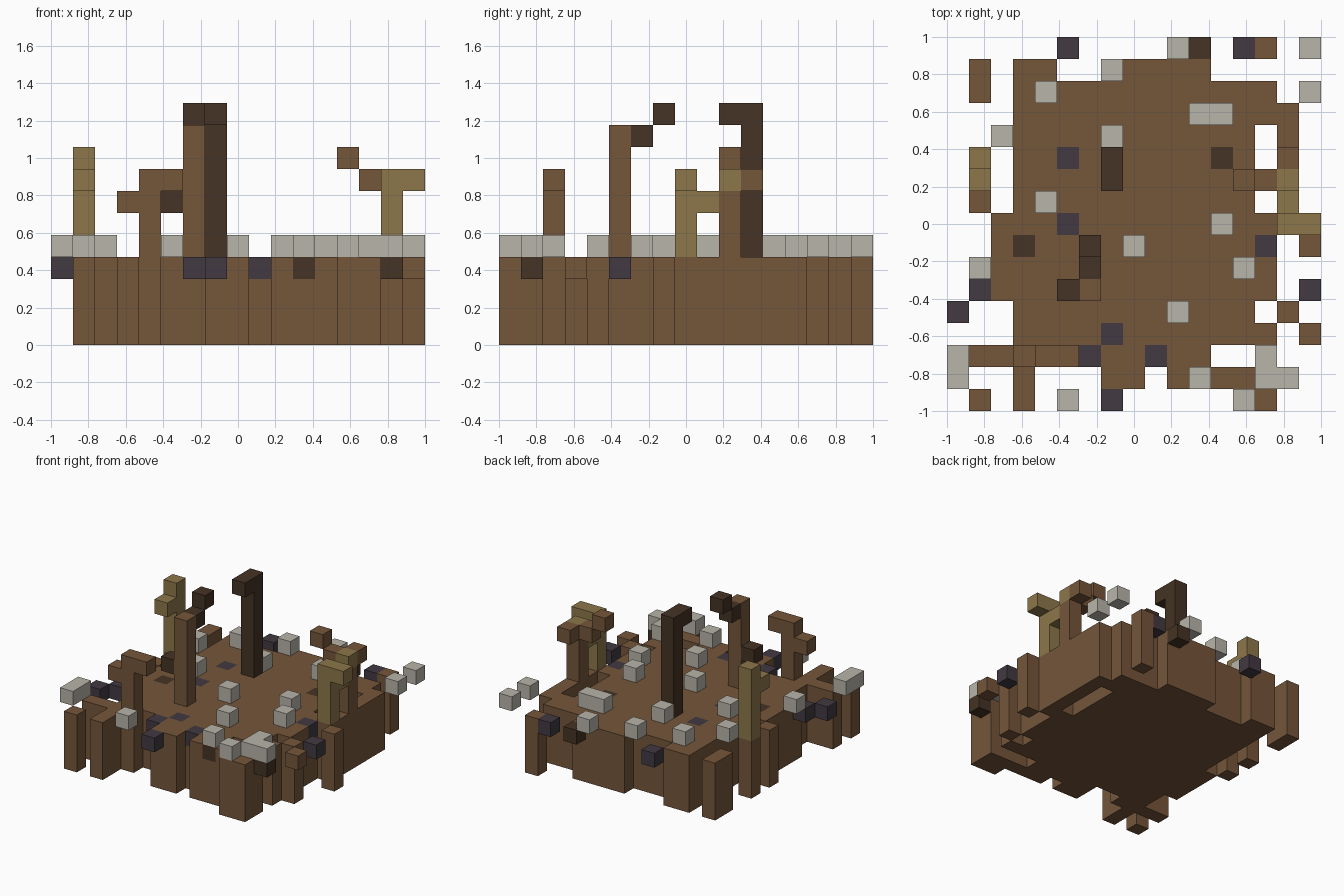
import bpy, bmesh
from mathutils import Vector

if "Cube" in bpy.data.objects:
    bpy.data.objects.remove(bpy.data.objects["Cube"], do_unlink=True)

N = 17
CELL = 2 / N
TOP = 4  # ground thickness in blocks

# Island plan, back row first.
# '#' earth column, 'g/G' pale stone over air/earth, 'p/P' ore in air/earth,
# 'd/D' dark block in air/earth, 'b' lone earth block, 'x/X' dark block with stone on it
PLAN = [
    ".....p....gd.p#.g",
    ".#.##..g####.....",
    ".#.#G##########.g",
    "...########GG###.",
    "..g####G######.#.",
    ".#.##P######D#.#.",
    "...###########.#.",
    ".#.#G#########.#.",
    "..###P######G###.",
    "..#D####G#####P.#",
    ".g###########G#..",
    ".p#############.p",
    "p..#######G###.#.",
    "...####P#######.b",
    "g####.p##P##..g..",
    "g..#...##.#X##Gx.",
    ".#.#.g.p.....G#..",
]


def make_material(name, rgb):
    mat = bpy.data.materials.new(name)
    mat.use_nodes = True
    color = (*rgb, 1)
    mat.diffuse_color = color
    mat.node_tree.nodes["Principled BSDF"].inputs["Base Color"].default_value = color
    return mat


MATS = {
    "earth": make_material("earth brown", (.178, .093, .042)),
    "stone": make_material("pale stone", (.479, .462, .402)),
    "ore": make_material("dusky purple", (.054, .042, .054)),
    "dark": make_material("dark bark", (.06, .033, .018)),
    "olive": make_material("olive wood", (.266, .184, .069)),
}

parts = {}     # (object name, colour) -> set of blocks
occupied = {}  # block -> object name


def fill(part, color, col, row, low, high):
    """Stack blocks from layer low up to, not including, layer high."""
    for layer in range(low, high):
        block = (col, row, layer)
        parts.setdefault((part, color), set()).add(block)
        occupied[block] = part


# Ground, ore, dark blocks and loose stones
for row, line in enumerate(PLAN):
    for col, mark in enumerate(line):
        patch = mark in "pPdDxX"
        if mark in "#GPDX":
            fill("ground", "earth", col, row, 0, TOP - patch)
        if mark in "pP":
            fill("ore_blocks", "ore", col, row, TOP - 1, TOP)
        if mark in "dDxX":
            fill("dark_blocks", "dark", col, row, TOP - 1, TOP)
        if mark == "b":
            fill("floating_earth", "earth", col, row, TOP - 1, TOP)
        if mark in "gGxX":
            fill("pale_stones", "stone", col, row, TOP, TOP + 1)

# Dead trees: trunk and branch stacks as (colour, column, row, low, high)
TREES = {
    "tall_dark_tree": [("dark", 7, 5, 4, 11), ("dark", 7, 6, 10, 11)],
    "hooked_tree": [("earth", 6, 11, 4, 10), ("dark", 6, 10, 9, 10),
                    ("dark", 6, 9, 10, 11), ("dark", 5, 11, 6, 7)],
    "front_tree": [("earth", 4, 14, 4, 8), ("earth", 3, 14, 6, 7),
                   ("earth", 5, 14, 7, 8)],
    "olive_right_tree": [("olive", 1, 5, 4, 9), ("olive", 1, 6, 7, 8)],
    "olive_left_tree": [("olive", 15, 8, 4, 8), ("olive", 15, 7, 6, 7),
                        ("olive", 15, 6, 7, 8), ("olive", 16, 8, 7, 8)],
    "brown_left_tree": [("earth", 15, 6, 4, 7), ("earth", 14, 6, 7, 8),
                        ("earth", 13, 6, 8, 9), ("earth", 15, 5, 7, 8)],
}
for tree, stacks in TREES.items():
    for color, *stack in stacks:
        fill(tree, color, *stack)

DIRECTIONS = [Vector(d) for d in
              ((1, 0, 0), (-1, 0, 0), (0, 1, 0), (0, -1, 0), (0, 0, 1), (0, 0, -1))]


def build(part, color, blocks):
    """Skin a set of blocks, leaving out the faces buried between blocks."""
    bm = bmesh.new()
    for col, row, layer in blocks:
        centre = Vector((col - N / 2 + .5, N / 2 - .5 - row, layer + .5))
        for d in DIRECTIONS:
            neighbour = (col + int(d.x), row - int(d.y), layer + int(d.z))
            if neighbour in occupied:
                continue
            u = Vector((d.y, d.z, d.x))
            v = d.cross(u)
            corners = [(d + u + v), (d - u + v), (d - u - v), (d + u - v)]
            bm.faces.new([bm.verts.new((centre + c / 2) * CELL) for c in corners])
    bmesh.ops.remove_doubles(bm, verts=bm.verts, dist=CELL / 100)
    bmesh.ops.dissolve_limit(bm, angle_limit=.01, verts=bm.verts, edges=bm.edges)
    mesh = bpy.data.meshes.new(part)
    bm.to_mesh(mesh)
    bm.free()
    mesh.materials.append(MATS[color])
    name = part if color in ("earth", "stone", "ore", "olive") else part + "_dark"
    obj = bpy.data.objects.new(name, mesh)
    bpy.context.collection.objects.link(obj)


for (part, color), blocks in parts.items():
    build(part, color, sorted(blocks))
